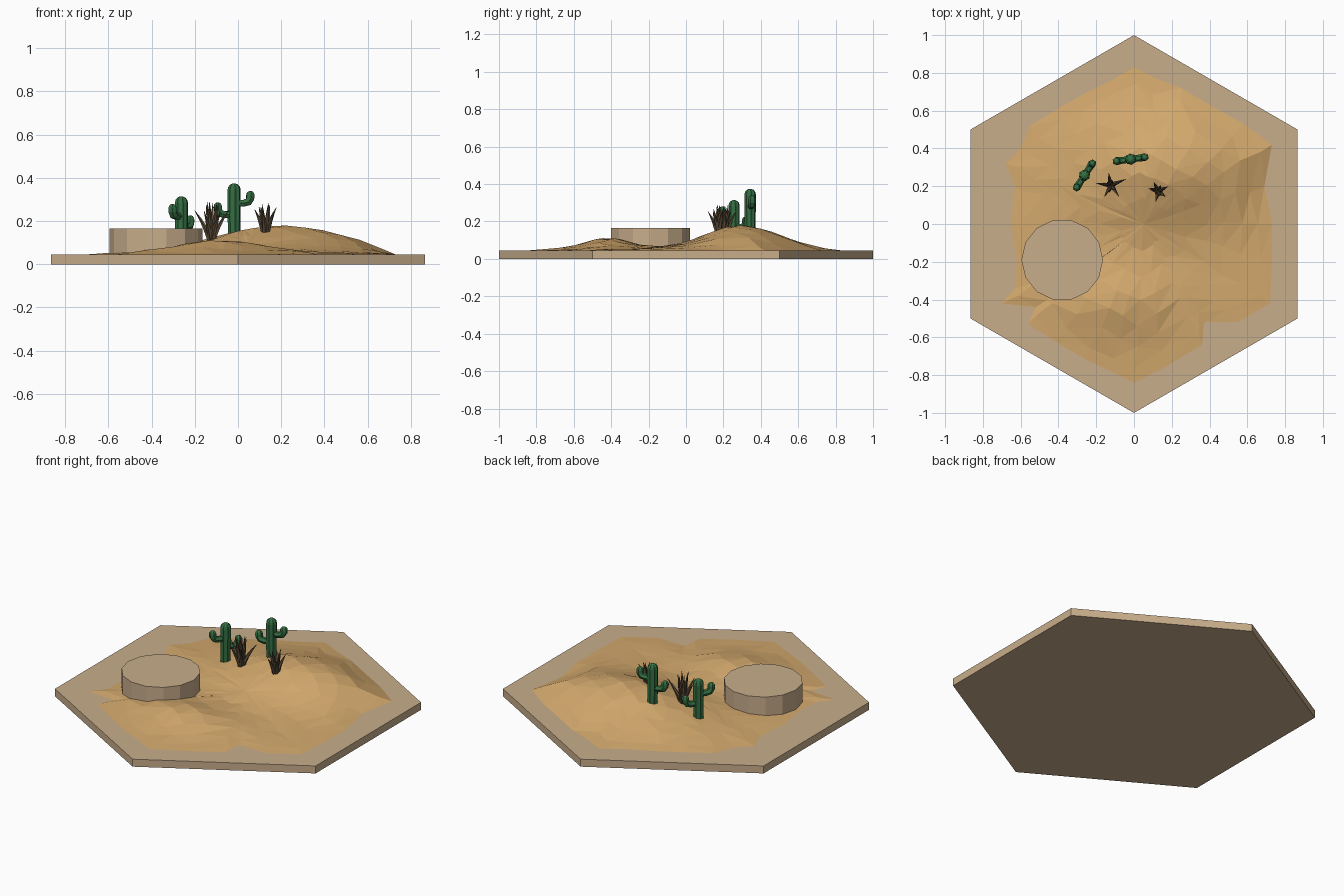
import bpy, bmesh, math, random
from mathutils import Vector

if "Cube" in bpy.data.objects:
    bpy.data.objects.remove(bpy.data.objects["Cube"])

random.seed(4)


def material(name, rgb):
    m = bpy.data.materials.new(name)
    m.diffuse_color = (*rgb, 1)
    m.use_nodes = True
    m.node_tree.nodes["Principled BSDF"].inputs["Base Color"].default_value = m.diffuse_color
    return m


STONE = material("pale_stone", (0.58, 0.42, 0.26))
SAND = material("warm_sand", (0.66, 0.40, 0.155))
GREEN = material("cactus_green", (0.035, 0.16, 0.055))
DRY = material("dry_brown", (0.11, 0.075, 0.042))


def finish(bm, name, mat):
    bmesh.ops.recalc_face_normals(bm, faces=bm.faces)
    me = bpy.data.meshes.new(name)
    bm.to_mesh(me)
    bm.free()
    me.materials.append(mat)
    ob = bpy.data.objects.new(name, me)
    bpy.context.collection.objects.link(ob)
    return ob


def prism(name, n, r, z0, z1, x, y, turn, mat):
    bpy.ops.mesh.primitive_cylinder_add(vertices=n, radius=r, depth=z1 - z0,
                                        location=(x, y, (z0 + z1) / 2), rotation=(0, 0, turn))
    ob = bpy.context.object
    ob.name = name
    ob.data.materials.append(mat)


def tube(bm, pts, radii, side, n, rib=1.0):
    """Sweep a (ribbed) ring along a path lying in the plane normal to side."""
    pts = [Vector(p) for p in pts]
    rings = []
    for i, p in enumerate(pts):
        t = (pts[min(i + 1, len(pts) - 1)] - pts[max(i - 1, 0)]).normalized()
        other = t.cross(side).normalized()
        ring = []
        for k in range(n):
            a = math.tau * k / n
            r = radii[i] * (rib if k % 2 else 1)
            ring.append(bm.verts.new(p + side * (r * math.cos(a)) + other * (r * math.sin(a))))
        rings.append(ring)
    for a, b in zip(rings, rings[1:]):
        for k in range(n):
            bm.faces.new((a[k], a[(k + 1) % n], b[(k + 1) % n], b[k]))
    bm.faces.new(rings[0])
    bm.faces.new(rings[-1])


# Hexagonal base and round stone platform
prism("hex_base", 6, 1.0, 0, 0.045, 0, 0, 0, STONE)
prism("round_platform", 14, 0.216, 0.03, 0.165, -0.38, -0.19, math.pi / 2, STONE)


# Sand dunes: rings shrinking from an irregular outline
def dune(x, y):
    big = 0.13 * math.exp(-((x - 0.2) / 0.42) ** 2 - ((y - 0.3) / 0.28) ** 2)
    small = 0.062 * math.exp(-((x + 0.08) / 0.28) ** 2 - ((y + 0.42) / 0.17) ** 2)
    return 0.052 + big + small


outline = [(0.73, 0), (0.69, 0.2), (0.73, 0.42), (0.58, 0.53), (0.42, 0.62), (0.25, 0.72),
           (0.12, 0.77), (0, 0.83), (-0.12, 0.76), (-0.28, 0.68), (-0.42, 0.6), (-0.55, 0.52),
           (-0.6, 0.4), (-0.68, 0.32), (-0.63, 0.2), (-0.65, 0), (-0.62, -0.2), (-0.63, -0.34),
           (-0.7, -0.42), (-0.52, -0.44), (-0.56, -0.53), (-0.42, -0.62), (-0.25, -0.72),
           (-0.12, -0.78), (0, -0.84), (0.16, -0.76), (0.36, -0.64), (0.37, -0.52),
           (0.55, -0.52), (0.72, -0.42), (0.73, -0.2)]
bm = bmesh.new()
rings = []
cx, cy = 0.05, 0.0
for s in (1, 0.9, 0.77, 0.63, 0.48, 0.33, 0.17):
    ring = []
    edge = min(1, (1 - s) / 0.26)
    edge = edge * (2 - edge)
    for px, py in outline:
        j = 0.018 * min(s, 1) if s < 1 else 0
        x = cx + (px - cx) * s + random.uniform(-j, j)
        y = cy + (py - cy) * s + random.uniform(-j, j)
        bump = random.uniform(-0.002, 0.002) if s < 1 else 0
        ring.append(bm.verts.new((x, y, 0.0455 + (dune(x, y) + bump - 0.0455) * edge)))
    rings.append(ring)
n = len(outline)
for a, b in zip(rings, rings[1:]):
    for k in range(n):
        q = (a[k], a[(k + 1) % n], b[(k + 1) % n], b[k])
        if k % 2:
            bm.faces.new((q[0], q[1], q[2]))
            bm.faces.new((q[0], q[2], q[3]))
        else:
            bm.faces.new((q[0], q[1], q[3]))
            bm.faces.new((q[1], q[2], q[3]))
mid = bm.verts.new((cx, cy, dune(cx, cy)))
for k in range(n):
    bm.faces.new((rings[-1][k], rings[-1][(k + 1) % n], mid))
finish(bm, "sand_dunes", SAND)


# Cacti: ribbed trunk with a high and a low arm
def domed(top, r):
    return [(top - r * (1 - math.sin(a)), r * math.cos(a)) for a in (0, 0.5, 0.95, 1.35)]


def cactus(name, x, y, z, turn):
    bm = bmesh.new()
    side = Vector((0, 1, 0))
    dome = domed(0.22, 0.031)
    tube(bm, [(0, 0, -0.05)] + [(0, 0, h) for h, r in dome],
         [0.029] + [r for h, r in dome], side, 16, 0.86)
    for d, elbow, top in ((1, 0.128, 0.185), (-1, 0.075, 0.132)):
        dome = domed(top, 0.021)
        path = [(0, 0, elbow), (d * 0.045, 0, elbow), (d * 0.066, 0, elbow + 0.006),
                (d * 0.075, 0, elbow + 0.022)] + [(d * 0.076, 0, h) for h, r in dome]
        tube(bm, path, [0.017, 0.018, 0.02, 0.021] + [r for h, r in dome], side, 12, 0.88)
    ob = finish(bm, name, GREEN)
    ob.location = (x, y, z)
    ob.rotation_euler.z = turn


cactus("tall_cactus", -0.018, 0.343, 0.155, math.radians(8))
cactus("low_cactus", -0.262, 0.257, 0.095, math.radians(237))


# Dry shrubs: clumps of curved tapering blades
def shrub(name, x, y, z, reach, height, count):
    bm = bmesh.new()
    for i in range(count):
        a = math.tau * i / count + random.uniform(-0.25, 0.25)
        out = reach * (random.uniform(0.75, 1.05) if i % 2 else random.uniform(0.3, 0.55))
        h = height * (random.uniform(0.65, 0.85) if i % 2 else random.uniform(0.85, 1.0))
        c, s = math.cos(a), math.sin(a)
        pts = []
        for t in (0, 0.25, 0.5, 0.75, 1):
            r = 0.008 + (out - 0.008) * t ** 1.5
            pts.append((c * r, s * r, -0.02 + (h + 0.02) * t))
        tube(bm, pts, [0.009, 0.012, 0.01, 0.006, 0.001], Vector((-s, c, 0)), 5)
    ob = finish(bm, name, DRY)
    ob.location = (x, y, z)


shrub("large_shrub", -0.122, 0.205, 0.12, 0.085, 0.17, 11)
shrub("small_shrub", 0.128, 0.175, 0.155, 0.062, 0.13, 10)
